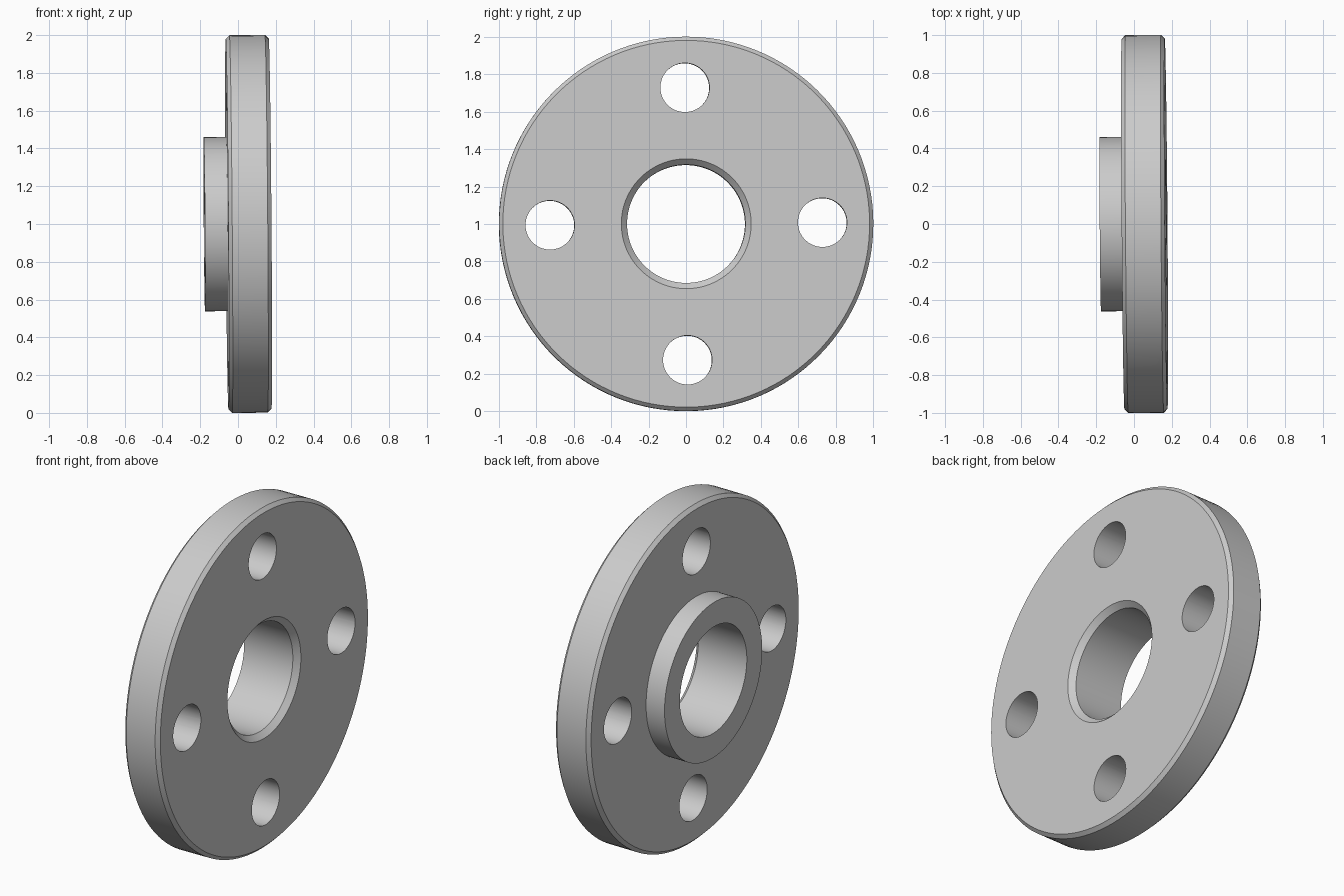
import bpy, bmesh
from math import radians, pi, cos, sin
from mathutils import Matrix

if "Cube" in bpy.data.objects:
    bpy.data.objects.remove(bpy.data.objects["Cube"])

SEGMENTS = 128


def make_object(name, bm):
    mesh = bpy.data.meshes.new(name)
    bm.to_mesh(mesh)
    bm.free()
    obj = bpy.data.objects.new(name, mesh)
    bpy.context.collection.objects.link(obj)
    return obj


def lathe(name, profile):
    """Revolve a closed (x, radius) profile around the x axis."""
    bm = bmesh.new()
    rings = []
    for i in range(SEGMENTS):
        a = 2 * pi * i / SEGMENTS
        rings.append([bm.verts.new((x, r * cos(a), r * sin(a))) for x, r in profile])
    n = len(profile)
    for i in range(SEGMENTS):
        p, q = rings[i], rings[(i + 1) % SEGMENTS]
        for j in range(n):
            k = (j + 1) % n
            bm.faces.new((p[j], p[k], q[k], q[j]))
    bmesh.ops.recalc_face_normals(bm, faces=bm.faces)
    return make_object(name, bm)


# Flange disc with chamfered rim, rear hub and chamfered bore
flange = lathe("flange", [
    (-0.178, 0.316), (-0.178, 0.461), (-0.058, 0.461),
    (-0.058, 0.98), (-0.038, 1.0), (0.150, 1.0), (0.170, 0.98),
    (0.170, 0.347), (0.139, 0.316),
])

# Four bolt hole cutters in one helper mesh
bm = bmesh.new()
for i in range(4):
    place = (Matrix.Rotation(i * pi / 2, 4, 'X')
             @ Matrix.Translation((0.05, 0, 0.728))
             @ Matrix.Rotation(pi / 2, 4, 'Y'))
    bmesh.ops.create_cone(bm, cap_ends=True, segments=64, radius1=0.131,
                          radius2=0.131, depth=0.6, matrix=place)
cutter = make_object("bolt_hole_cutter", bm)
cutter.hide_render = True

mod = flange.modifiers.new("bolt_holes", 'BOOLEAN')
mod.operation = 'DIFFERENCE'
mod.solver = 'EXACT'
mod.object = cutter
bpy.context.view_layer.objects.active = flange
flange.select_set(True)
bpy.ops.object.modifier_apply(modifier=mod.name)
bpy.data.objects.remove(cutter)

# Slight tilt and roll of the whole part, standing on the ground
tilt = (Matrix.Rotation(0.0075, 4, 'Z') @ Matrix.Rotation(-0.0075, 4, 'Y')
        @ Matrix.Rotation(radians(0.55), 4, 'X'))
flange.data.transform(Matrix.Translation((0, 0, 1)) @ tilt)
bpy.ops.object.shade_smooth_by_angle(angle=radians(30))
